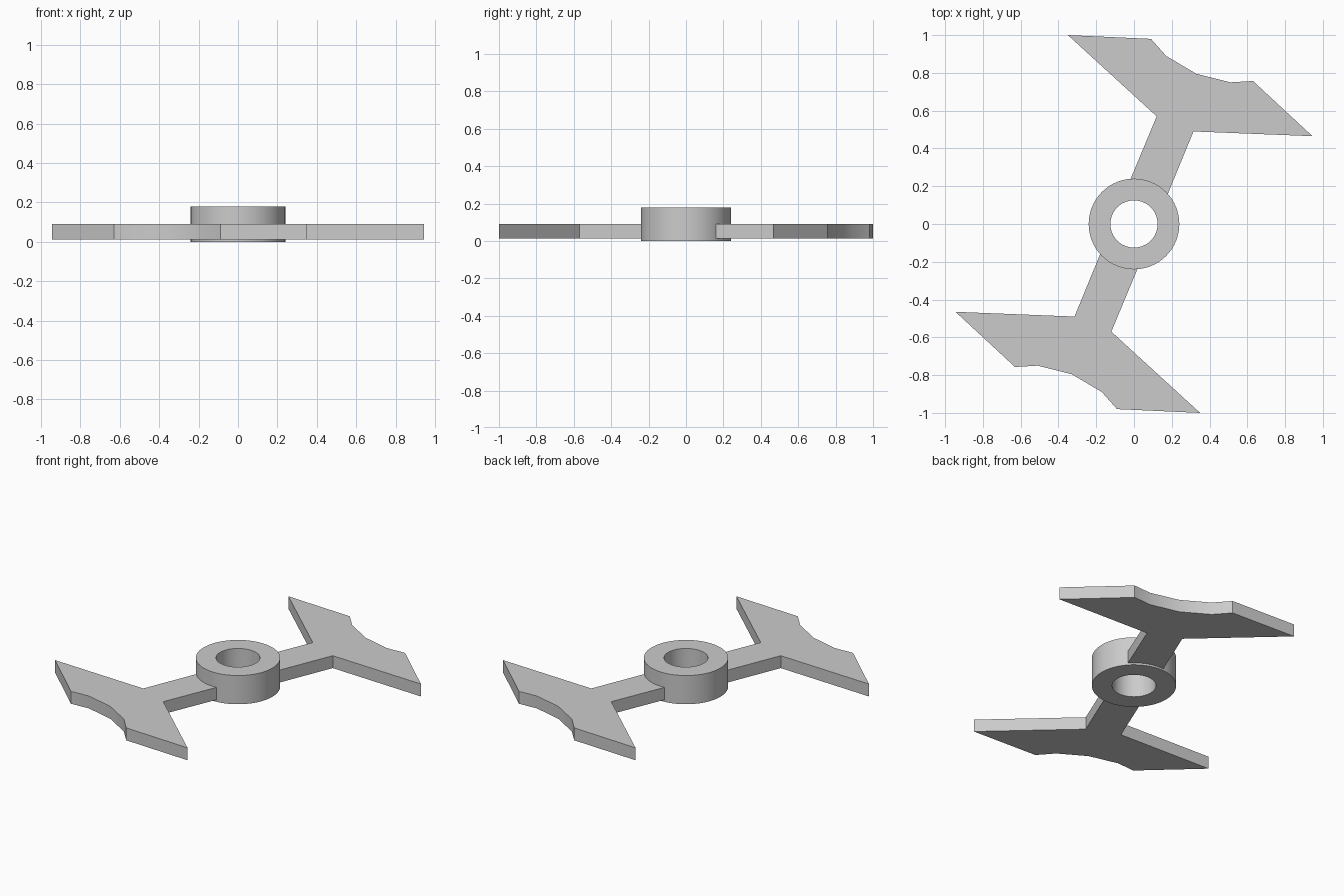
import bpy
import bmesh
import math
from mathutils import Matrix, Vector

cube = bpy.data.objects.get("Cube")
if cube:
    bpy.data.objects.remove(cube, do_unlink=True)

GREY = (0.6, 0.6, 0.6, 1.0)
metal = bpy.data.materials.new("plain_grey")
metal.use_nodes = True
metal.diffuse_color = GREY
metal.node_tree.nodes["Principled BSDF"].inputs["Base Color"].default_value = GREY


def finish(bm, name):
    """Turn a bmesh into a grey object with sharp edges kept."""
    bmesh.ops.recalc_face_normals(bm, faces=bm.faces)
    mesh = bpy.data.meshes.new(name)
    bm.to_mesh(mesh)
    bm.free()
    mesh.materials.append(metal)
    obj = bpy.data.objects.new(name, mesh)
    bpy.context.collection.objects.link(obj)
    bpy.ops.object.select_all(action="DESELECT")
    obj.select_set(True)
    bpy.context.view_layer.objects.active = obj
    bpy.ops.object.shade_smooth_by_angle(angle=math.radians(30))
    return obj


def hub_ring(outer, inner, height, segments=64):
    """Spin a rectangular section around z."""
    bm = bmesh.new()
    section = [(inner, 0), (outer, 0), (outer, height), (inner, height)]
    verts = [bm.verts.new((r, 0, z)) for r, z in section]
    edges = [bm.edges.new((verts[i], verts[(i + 1) % 4])) for i in range(4)]
    bmesh.ops.spin(bm, geom=verts + edges, cent=(0, 0, 0), axis=(0, 0, 1),
                   angle=math.tau, steps=segments, use_merge=True)
    bmesh.ops.remove_doubles(bm, verts=bm.verts, dist=0.0001)
    return finish(bm, "hub_ring")


# Outline of one arm with its forked blade
OUTLINE = [(-0.03, 0.21), (0.165, 0.125), (0.315, 0.49), (0.945, 0.465),
           (0.63, 0.757), (0.51, 0.75), (0.33, 0.795), (0.17, 0.89),
           (0.09, 0.98), (-0.35, 1.0), (0.12, 0.57)]


def blade(name, angle, bottom=0.012, top=0.09):
    bm = bmesh.new()
    face = bm.faces.new([bm.verts.new((x, y, bottom)) for x, y in OUTLINE])
    lifted = bmesh.ops.extrude_face_region(bm, geom=[face], use_keep_orig=True)
    moved = [v for v in lifted["geom"] if isinstance(v, bmesh.types.BMVert)]
    bmesh.ops.translate(bm, verts=moved, vec=Vector((0, 0, top - bottom)))
    bmesh.ops.rotate(bm, verts=bm.verts, cent=(0, 0, 0),
                     matrix=Matrix.Rotation(angle, 3, "Z"))
    return finish(bm, name)


hub_ring(0.24, 0.125, 0.18)
blade("back_blade", 0)
blade("front_blade", math.pi)
